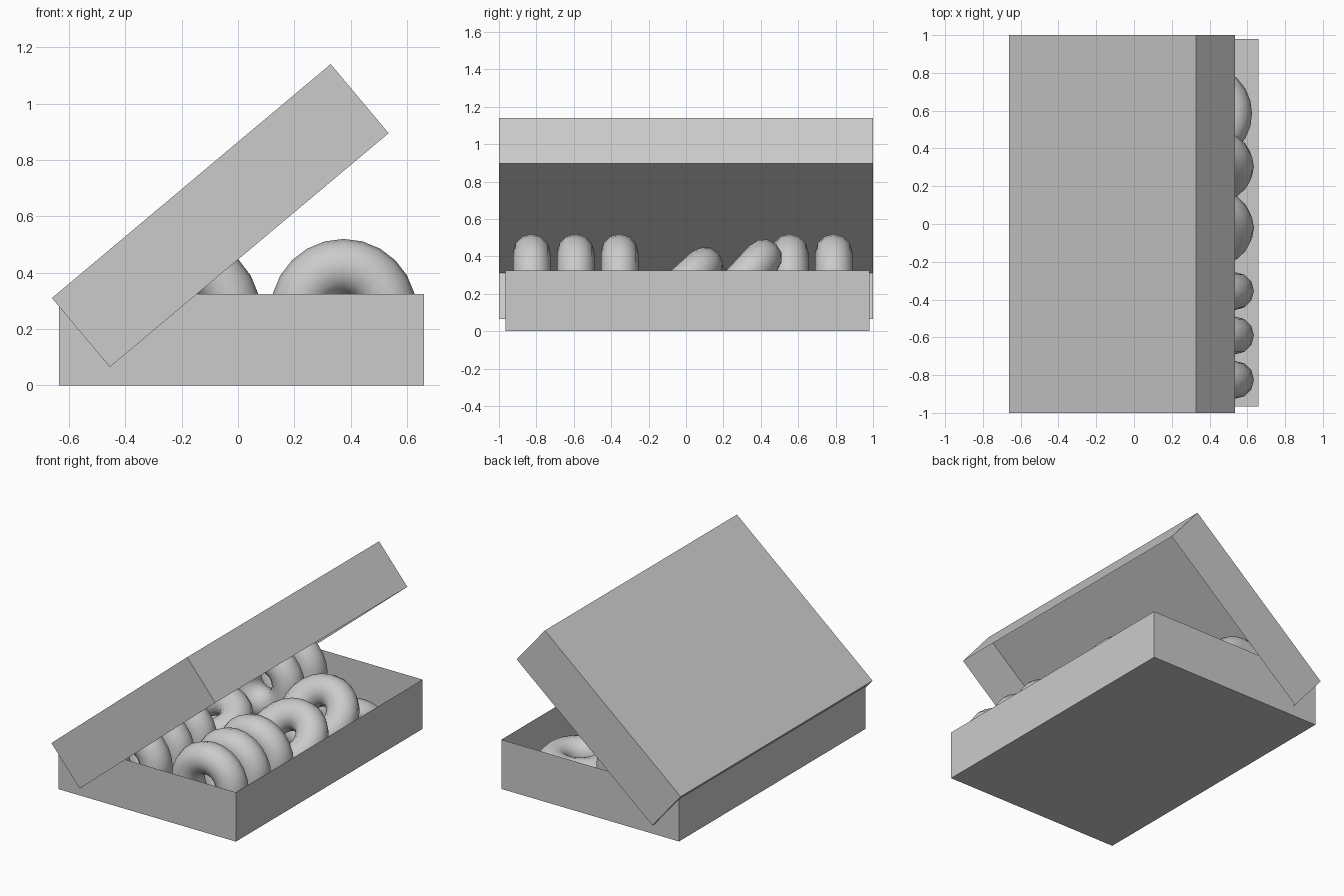
import bpy
import bmesh
from math import radians
from mathutils import Matrix, Vector

default = bpy.data.objects.get("Cube")
if default:
    bpy.data.objects.remove(default, do_unlink=True)


def make_object(name, bm, location, rotation=(0, 0, 0)):
    mesh = bpy.data.meshes.new(name)
    bm.to_mesh(mesh)
    bm.free()
    obj = bpy.data.objects.new(name, mesh)
    bpy.context.collection.objects.link(obj)
    obj.location = location
    obj.rotation_euler = rotation
    return obj


def open_tray(name, size, centre, open_side, location, rotation=(0, 0, 0)):
    """Thin card box missing its top (+1) or bottom (-1) face."""
    bm = bmesh.new()
    bmesh.ops.create_cube(bm, size=1)
    bm.normal_update()
    gone = [f for f in bm.faces if f.normal.z * open_side > 0.5]
    bmesh.ops.delete(bm, geom=gone, context='FACES')
    scale = Matrix.Diagonal((*size, 1))
    bm.transform(Matrix.Translation(centre) @ scale)
    return make_object(name, bm, location, rotation)


def doughnut(name, location, tilt):
    """Ring swept from a circle; tilt is the lean from upright towards +y."""
    bm = bmesh.new()
    bmesh.ops.create_circle(bm, segments=12, radius=RING_TUBE)
    bm.transform(Matrix.Translation((RING_RADIUS, 0, 0)))
    bmesh.ops.spin(bm, geom=bm.verts[:] + bm.edges[:], axis=(0, 1, 0),
                   cent=Vector(), angle=radians(360), steps=24,
                   use_merge=True)
    bmesh.ops.remove_doubles(bm, verts=bm.verts[:], dist=0.0001)
    bmesh.ops.recalc_face_normals(bm, faces=bm.faces[:])
    for face in bm.faces:
        face.smooth = True
    return make_object(name, bm, location, (radians(-tilt), 0, 0))


RING_RADIUS, RING_TUBE = 0.16, 0.10
UPRIGHT_Z = RING_RADIUS + RING_TUBE
OUTER_X, INNER_X = 0.375, -0.18

# Box base
open_tray("box_base", (1.295, 1.945, 0.325), (0, 0, 0.1625), 1,
          (0.0125, 0.0075, 0))

# Lid, hinged open
open_tray("box_lid", (1.292, 2.0, 0.32), (0.646, 0, 0.16), -1,
          (-0.455, 0, 0.065), (0, radians(-40), 0))

# Three upright doughnuts at the front end of each row
for row, x in (("outer", OUTER_X), ("inner", INNER_X)):
    for i in range(3):
        doughnut(f"{row}_upright_doughnut_{i + 1}",
                 (x, -0.825 + 0.235 * i, UPRIGHT_Z), 0)

# Toppled doughnuts in the outer row
doughnut("outer_leaning_doughnut_1", (OUTER_X, -0.02, 0.244), 48)
doughnut("outer_leaning_doughnut_2", (OUTER_X, 0.305, 0.275), 43)
doughnut("outer_flat_doughnut", (OUTER_X - 0.01, 0.585, RING_TUBE), 90)

# Inner row: one slumped, two upright at the far end
doughnut("inner_slumped_doughnut", (INNER_X, -0.03, 0.235), 69)
for i in range(2):
    doughnut(f"inner_far_doughnut_{i + 1}",
             (INNER_X, 0.555 + 0.235 * i, UPRIGHT_Z), 0)
